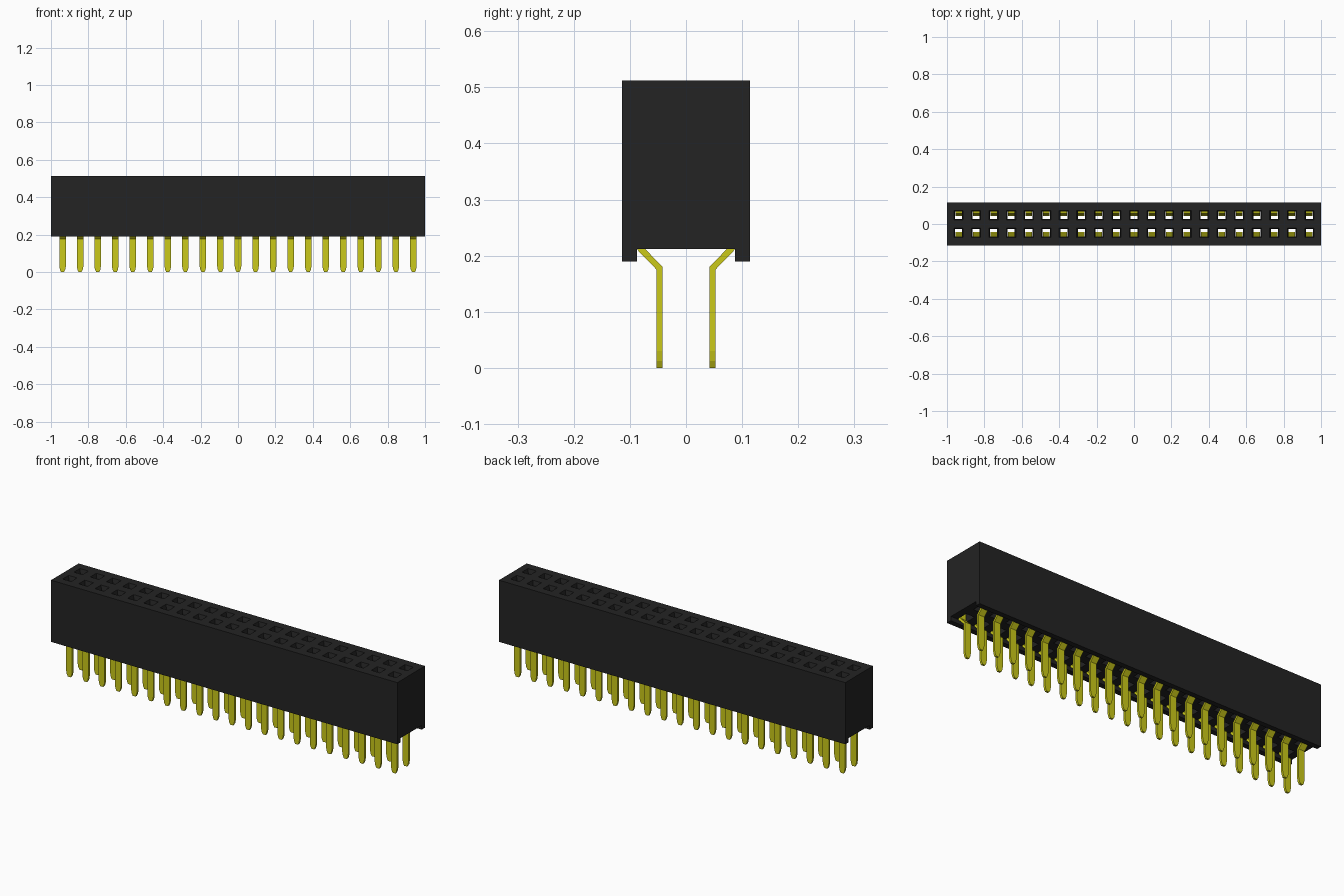
import bpy
import bmesh
from mathutils import Vector

if "Cube" in bpy.data.objects:
    bpy.data.objects.remove(bpy.data.objects["Cube"])

COLUMNS = 21
PITCH = 0.0938
FIRST_X = -PITCH * (COLUMNS - 1) / 2
ROW_Y = 0.047


def make_material(name, colour):
    mat = bpy.data.materials.new(name)
    mat.use_nodes = True
    mat.diffuse_color = colour
    mat.node_tree.nodes["Principled BSDF"].inputs["Base Color"].default_value = colour
    return mat


def loft(name, rings, mat):
    """Join a series of rings of equal size into a closed solid."""
    bm = bmesh.new()
    loops = [[bm.verts.new(p) for p in ring] for ring in rings]
    for a, b in zip(loops, loops[1:]):
        for i in range(len(a)):
            j = (i + 1) % len(a)
            bm.faces.new((a[i], a[j], b[j], b[i]))
    bm.faces.new(loops[0][::-1])
    bm.faces.new(loops[-1])
    bmesh.ops.recalc_face_normals(bm, faces=bm.faces)
    mesh = bpy.data.meshes.new(name)
    bm.to_mesh(mesh)
    bm.free()
    obj = bpy.data.objects.new(name, mesh)
    bpy.context.collection.objects.link(obj)
    mesh.materials.append(mat)
    return obj


def repeat_in_two_rows(obj):
    obj.location.x = FIRST_X
    mirror = obj.modifiers.new("rows", "MIRROR")
    mirror.use_axis = (False, True, False)
    mirror.use_mirror_merge = False
    array = obj.modifiers.new("columns", "ARRAY")
    array.count = COLUMNS
    array.use_relative_offset = False
    array.use_constant_offset = True
    array.constant_offset_displace = (PITCH, 0, 0)


black = make_material("black plastic", (0.017, 0.017, 0.017, 1))
yellow = make_material("yellow metal", (0.6, 0.59, 0.01, 1))

# Housing: extruded profile with a channel along the underside
half = [(0.114, 0.512), (0.114, 0.19), (0.087, 0.19), (0.087, 0.212)]
profile = half + [(-y, z) for y, z in reversed(half)]
housing = loft("housing", [[(x, y, z) for y, z in profile] for x in (-1, 1)], black)

# Socket cutter: wide cavity below, narrow neck, flared mouth on top
# Each step: height, half width, inner y, outer y
steps = [
    (0.2, 0.024, 0.025, 0.0865),
    (0.44, 0.024, 0.025, 0.0865),
    (0.445, 0.019, ROW_Y - 0.019, ROW_Y + 0.019),
    (0.492, 0.019, ROW_Y - 0.019, ROW_Y + 0.019),
    (0.52, 0.027, ROW_Y - 0.027, ROW_Y + 0.027),
]
cutter = loft("socket_cutter",
              [[(-w, a, z), (w, a, z), (w, b, z), (-w, b, z)] for z, w, a, b in steps], black)
cutter.hide_render = True
repeat_in_two_rows(cutter)

cut = housing.modifiers.new("sockets", "BOOLEAN")
cut.operation = "DIFFERENCE"
cut.solver = "EXACT"
cut.object = cutter
bpy.context.view_layer.update()
depsgraph = bpy.context.evaluated_depsgraph_get()
cut_mesh = bpy.data.meshes.new_from_object(housing.evaluated_get(depsgraph))
housing.modifiers.clear()
housing.data = cut_mesh
bpy.data.objects.remove(cutter)

# Contacts: bent strip with a tapered tip and a spring inside the socket
# Each step: y, z, half width
THICK = 0.0055
strip = [
    (0.0475, 0.0, 0.008),
    (0.0475, 0.012, 0.014),
    (0.0475, 0.03, 0.0175),
    (0.0475, 0.178, 0.0175),
    (0.0805, 0.212, 0.0175),
    (0.0805, 0.35, 0.0175),
    (0.056, 0.41, 0.0175),
    (0.064, 0.436, 0.0175),
]
points = [Vector((y, z)) for y, z, w in strip]
rings = []
for i, (y, z, w) in enumerate(strip):
    before = (points[i] - points[max(i - 1, 0)]).normalized()
    after = (points[min(i + 1, len(points) - 1)] - points[i]).normalized()
    along = (before + after).normalized()
    reference = after if after.length else before
    side = Vector((-along.y, along.x)) * THICK / along.dot(reference)
    a, b = points[i] + side, points[i] - side
    rings.append([(-w, a.x, a.y), (w, a.x, a.y), (w, b.x, b.y), (-w, b.x, b.y)])
contacts = loft("contact_pins", rings, yellow)
repeat_in_two_rows(contacts)
